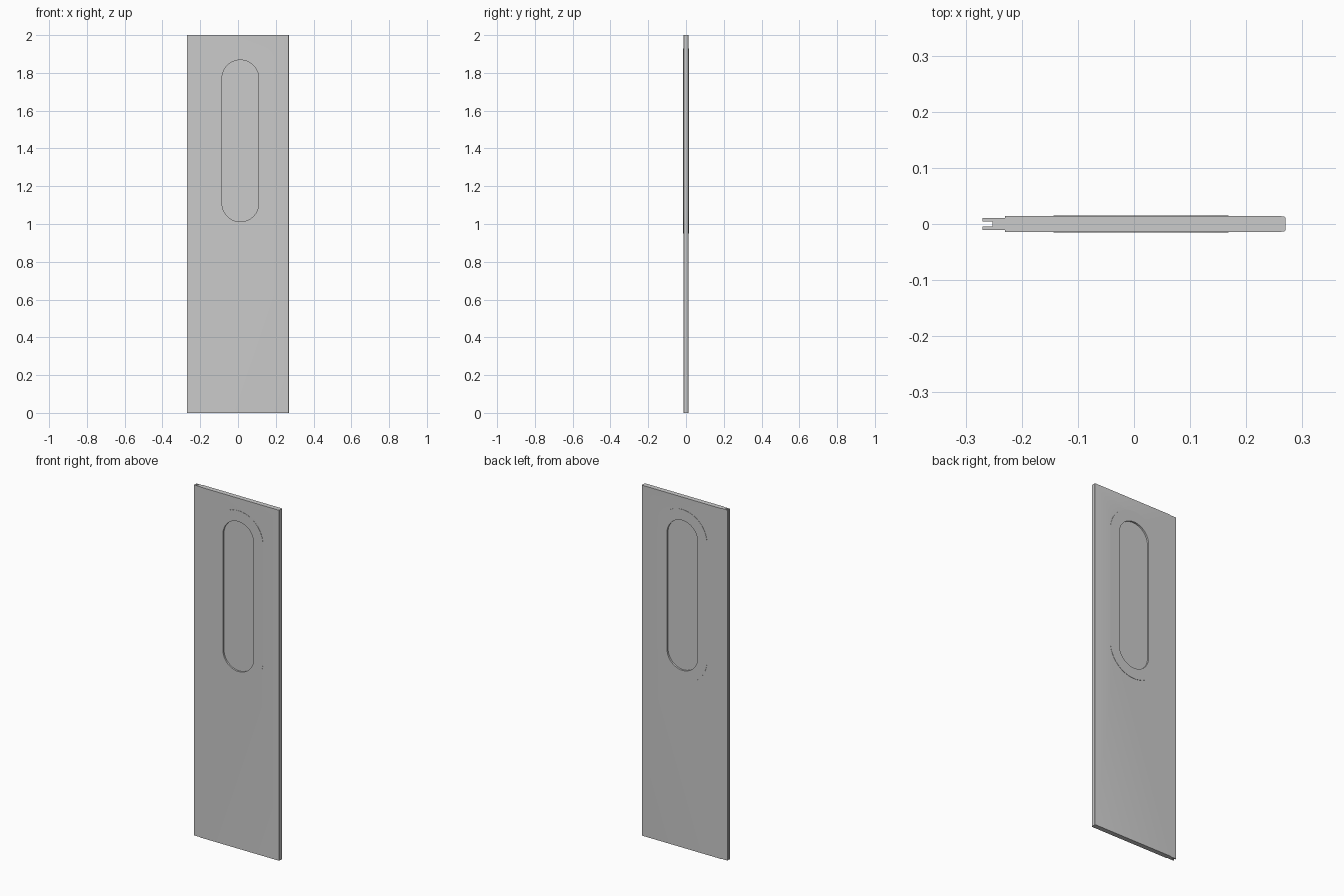
import bpy, bmesh, math

if "Cube" in bpy.data.objects:
    bpy.data.objects.remove(bpy.data.objects["Cube"])

WINDOW_X = 0.0125


def make_object(name, bm):
    bmesh.ops.recalc_face_normals(bm, faces=bm.faces)
    mesh = bpy.data.meshes.new(name)
    bm.to_mesh(mesh)
    bm.free()
    obj = bpy.data.objects.new(name, mesh)
    bpy.context.collection.objects.link(obj)
    return obj


def extrude_up(name, profile, z0, z1):
    """Extrude a closed (x, y) profile along z."""
    bm = bmesh.new()
    face = bm.faces.new([bm.verts.new((x, y, z0)) for x, y in profile])
    top = bmesh.ops.extrude_face_region(bm, geom=[face])["geom"]
    bmesh.ops.translate(bm, vec=(0, 0, z1 - z0),
                        verts=[v for v in top if isinstance(v, bmesh.types.BMVert)])
    return make_object(name, bm)


def capsule(r, z_low, z_high, n=24):
    """Upright capsule outline in (x, z)."""
    pts = []
    for cz, start in ((z_high - r, 0), (z_low + r, math.pi)):
        for i in range(n + 1):
            a = start + math.pi * i / n
            pts.append((WINDOW_X + r * math.cos(a), cz + r * math.sin(a)))
    return pts


def loft(name, loops, closed_ring):
    """Bridge (outline, y) loops; join last to first for a ring, else cap the ends."""
    bm = bmesh.new()
    rows = [[bm.verts.new((x, y, z)) for x, z in pts] for pts, y in loops]
    n = len(rows[0])
    pairs = list(zip(rows, rows[1:])) + ([(rows[-1], rows[0])] if closed_ring else [])
    for a, b in pairs:
        for i in range(n):
            j = (i + 1) % n
            bm.faces.new((a[i], a[j], b[j], b[i]))
    if not closed_ring:
        bm.faces.new(rows[0])
        bm.faces.new(rows[-1])
    return make_object(name, bm)


def shade(obj):
    bpy.ops.object.select_all(action='DESELECT')
    obj.select_set(True)
    bpy.context.view_layer.objects.active = obj
    bpy.ops.object.shade_smooth_by_angle(angle=math.radians(30))


# Door leaf with a slightly softened closing edge
T = 0.014
half = [(-0.23, T), (0.262, T), (0.268, T - 0.001), (0.27, T - 0.003)]
leaf = extrude_up("door_leaf", half + [(x, -y) for x, y in reversed(half)], 0, 2)

# Window opening, hidden beneath the frame
mid = capsule(0.125, 0.982, 1.898)
cutter = loft("window_cutter", [(mid, -0.1), (mid, 0.1)], False)
cutter.hide_render = True
cutter.hide_viewport = True
cut = leaf.modifiers.new("window_opening", 'BOOLEAN')
cut.operation = 'DIFFERENCE'
cut.solver = 'EXACT'
cut.object = cutter
bpy.context.view_layer.objects.active = leaf
bpy.ops.object.modifier_apply(modifier=cut.name)
bpy.data.objects.remove(cutter)

# Raised window frame and recessed pane
F = 0.0155
outer = capsule(0.156, 0.95, 1.93)
inner = capsule(0.097, 1.012, 1.868)
frame = loft("window_frame", [(outer, -F), (outer, F), (inner, F), (inner, -F)], True)
pane = loft("window_pane", [(inner, -0.006), (inner, 0.006)], False)

# Channel-shaped seal along the left edge
lip = [(-0.23, 0.011), (-0.27, 0.011), (-0.27, 0.0045), (-0.252, 0.0045)]
seal = extrude_up("edge_seal", lip + [(x, -y) for x, y in reversed(lip)], 0, 2)

for part in (leaf, frame, pane, seal):
    shade(part)
